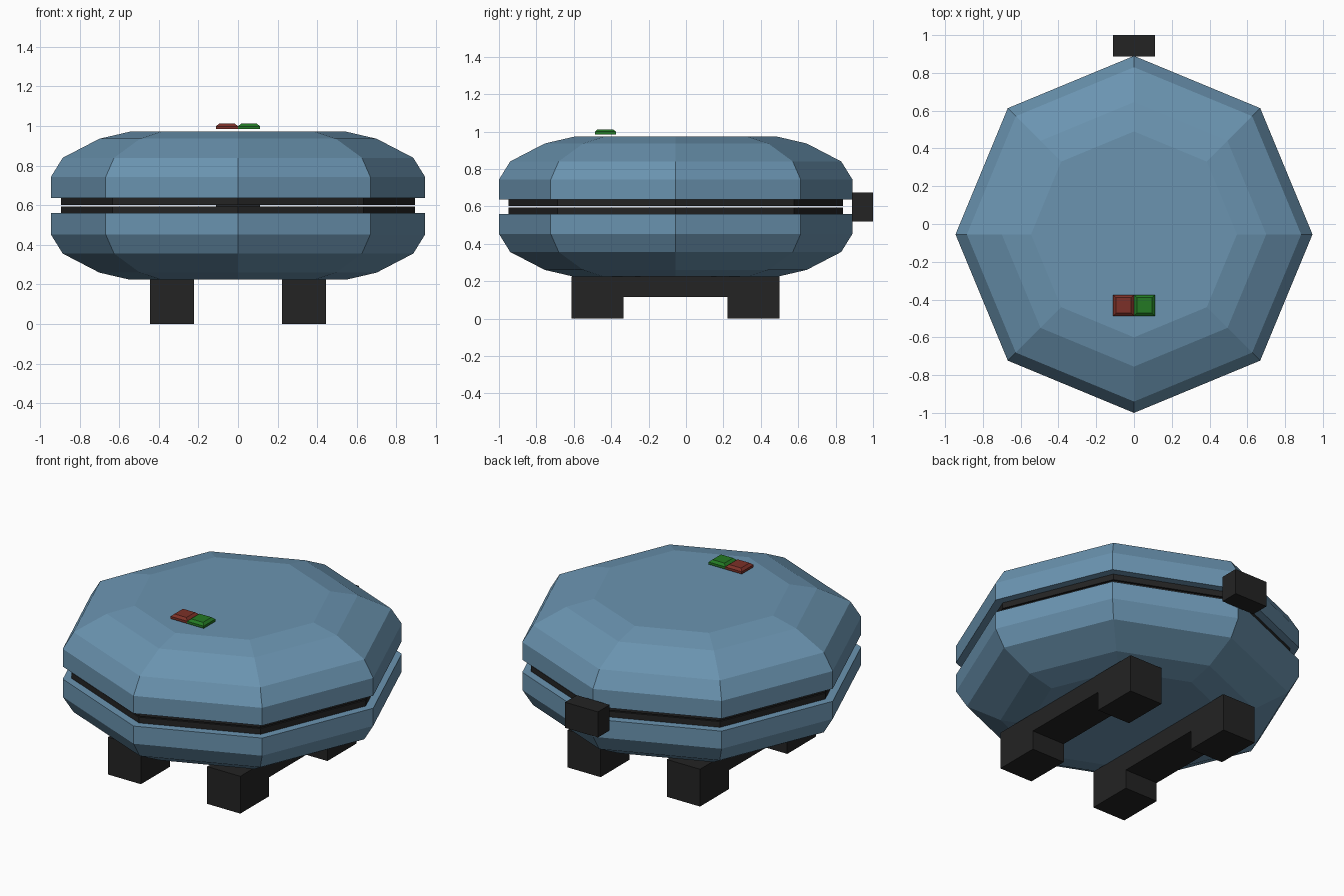
import bpy, bmesh, math

if "Cube" in bpy.data.objects:
    bpy.data.objects.remove(bpy.data.objects["Cube"])

CY = -0.055  # centre of the round body along y


def material(name, rgb):
    m = bpy.data.materials.new(name)
    m.diffuse_color = (*rgb, 1)
    m.use_nodes = True
    m.node_tree.nodes["Principled BSDF"].inputs["Base Color"].default_value = m.diffuse_color
    return m


BLUE = material("steel blue", (0.145, 0.295, 0.435))
BLACK = material("black", (0.017, 0.017, 0.017))
RED = material("dark red", (0.20, 0.030, 0.021))
GREEN = material("green", (0.017, 0.19, 0.017))


def finish(name, bm, mat):
    bmesh.ops.recalc_face_normals(bm, faces=bm.faces)
    me = bpy.data.meshes.new(name)
    bm.to_mesh(me)
    bm.free()
    me.materials.append(mat)
    ob = bpy.data.objects.new(name, me)
    bpy.context.collection.objects.link(ob)
    return ob


def lathe(name, profile, mat, sides=8):
    """Closed eight-sided solid from (radius, z) rings."""
    bm = bmesh.new()
    rings = [[bm.verts.new((r * math.cos(i * math.tau / sides),
                            CY + r * math.sin(i * math.tau / sides), z))
              for i in range(sides)] for r, z in profile]
    for a, b in zip(rings, rings[1:]):
        for i in range(sides):
            j = (i + 1) % sides
            bm.faces.new((a[i], a[j], b[j], b[i]))
    bm.faces.new(rings[0])
    bm.faces.new(rings[-1])
    return finish(name, bm, mat)


def prism(name, outline, x0, x1, mat):
    """Side outline of (y, z) points extruded from x0 to x1."""
    bm = bmesh.new()
    face = bm.faces.new([bm.verts.new((x0, y, z)) for y, z in outline])
    ext = bmesh.ops.extrude_face_region(bm, geom=[face], use_keep_orig=True)
    verts = [v for v in ext["geom"] if isinstance(v, bmesh.types.BMVert)]
    bmesh.ops.translate(bm, verts=verts, vec=(x1 - x0, 0, 0))
    return finish(name, bm, mat)


def button(name, x0, x1, mat):
    """Flat button with a narrow sloped rim."""
    y0, y1, s = -0.487, -0.375, 0.015
    bm = bmesh.new()
    rings = []
    for z, d in ((0.985, 0), (0.999, 0), (1.012, s)):
        rings.append([bm.verts.new((x, y, z)) for x, y in
                      ((x0 + d, y0 + d), (x1 - d, y0 + d),
                       (x1 - d, y1 - d), (x0 + d, y1 - d))])
    for a, b in zip(rings, rings[1:]):
        for i in range(4):
            j = (i + 1) % 4
            bm.faces.new((a[i], a[j], b[j], b[i]))
    bm.faces.new(rings[0])
    bm.faces.new(rings[-1])
    return finish(name, bm, mat)


# Upper and lower shells, mirrored about the cooking gap
half = [(0.945, 0.038), (0.945, 0.145), (0.885, 0.242), (0.70, 0.338), (0.545, 0.374)]
MID = 0.598
lathe("upper_shell", [(r, MID + h) for r, h in half], BLUE)
lathe("lower_shell", [(r, MID - h) for r, h in half], BLUE)

# Black cooking plates between the shells
for name, s in (("upper_plate", 1), ("lower_plate", -1)):
    lathe(name, [(0.895, MID + s * 0.003), (0.895, MID + s * 0.042)], BLACK)

# Hinge block at the back
prism("hinge", [(0.888, 0.52), (1.0, 0.52), (1.0, 0.675), (0.888, 0.675)],
      -0.11, 0.11, BLACK)

# Two bridge-shaped legs
leg = [(-0.612, 0), (-0.335, 0), (-0.335, 0.115), (0.222, 0.115),
       (0.222, 0), (0.5, 0), (0.5, 0.226), (-0.612, 0.226)]
prism("left_leg", leg, -0.444, -0.222, BLACK)
prism("right_leg", leg, 0.222, 0.444, BLACK)

# Indicator buttons on the lid
button("red_button", -0.111, 0, RED)
button("green_button", 0, 0.111, GREEN)
